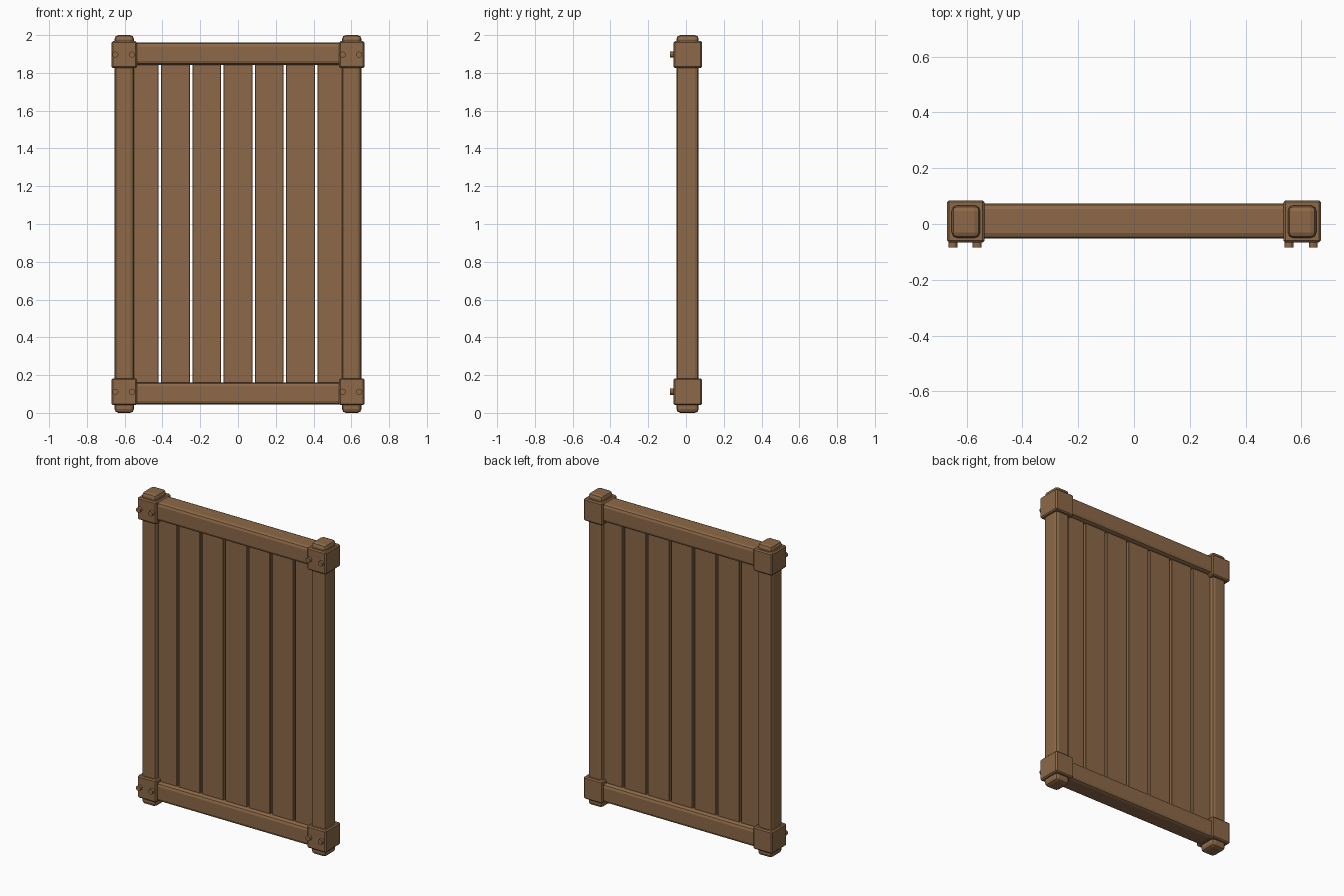
import bpy, bmesh, math
from mathutils import Matrix

if "Cube" in bpy.data.objects:
    bpy.data.objects.remove(bpy.data.objects["Cube"])

wood = bpy.data.materials.new("brown_wood")
wood.diffuse_color = (0.264, 0.141, 0.064, 1)
wood.use_nodes = True
wood.node_tree.nodes["Principled BSDF"].inputs["Base Color"].default_value = wood.diffuse_color


def finish(name, bm):
    mesh = bpy.data.meshes.new(name)
    bm.to_mesh(mesh)
    bm.free()
    mesh.materials.append(wood)
    obj = bpy.data.objects.new(name, mesh)
    bpy.context.collection.objects.link(obj)
    return obj


def box(name, x, y, z, bevel=0.0, segments=1):
    """Bevelled box from (min, max) ranges on each axis."""
    bm = bmesh.new()
    size = [r[1] - r[0] for r in (x, y, z)]
    mid = [(r[0] + r[1]) / 2 for r in (x, y, z)]
    bmesh.ops.create_cube(bm, size=1, matrix=Matrix.Translation(mid) @ Matrix.Diagonal((*size, 1)))
    if bevel:
        bmesh.ops.bevel(bm, geom=bm.edges[:], offset=bevel, segments=segments,
                        profile=0.5, affect='EDGES')
    return finish(name, bm)


def bolt(name, x, z):
    bm = bmesh.new()
    place = Matrix.Translation((x, -0.07, z)) @ Matrix.Rotation(math.pi / 2, 4, 'X')
    bmesh.ops.create_cone(bm, cap_ends=True, segments=12, radius1=0.016, radius2=0.016,
                          depth=0.03, matrix=place)
    return finish(name, bm)


# Upright posts with rounded ends
for side, cx in (("left", -0.602), ("right", 0.602)):
    box(f"{side}_post", (cx - 0.051, cx + 0.051), (-0.05, 0.067), (0, 2), 0.02, 2)

# Horizontal rails
for level, cz in (("bottom", 0.103), ("top", 1.902)):
    box(f"{level}_rail", (-0.6, 0.6), (-0.052, 0.074), (cz - 0.059, cz + 0.059), 0.02, 2)

# Corner blocks, each with two bolts on the front
for side, cx in (("left", -0.602), ("right", 0.602)):
    for level, cz in (("bottom", 0.112), ("top", 1.897)):
        box(f"{side}_{level}_corner_block", (cx - 0.067, cx + 0.067), (-0.066, 0.085),
            (cz - 0.071, cz + 0.071), 0.007)
        for i, dx in enumerate((-0.047, 0.04)):
            bolt(f"{side}_{level}_bolt_{i + 1}", cx + dx, cz)

# Seven vertical planks with narrow gaps
pitch, gap = 0.1657, 0.013
for i in range(7):
    cx = (i - 3) * pitch
    half = (pitch - gap) / 2
    box(f"plank_{i + 1}", (cx - half, cx + half), (-0.02, 0.042), (0.1, 1.9), 0.003)
